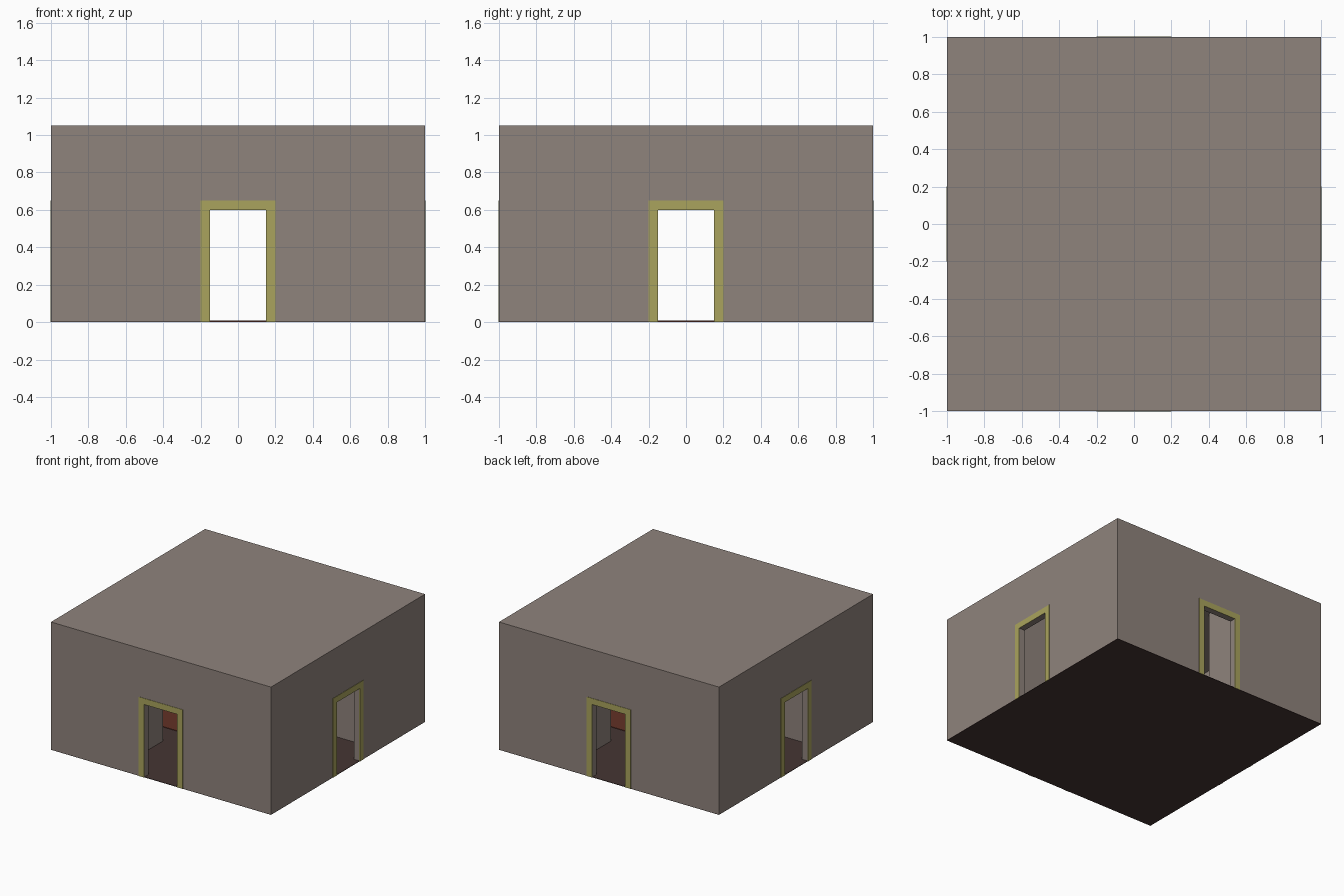
import bpy, bmesh, math
from mathutils import Matrix

if "Cube" in bpy.data.objects:
    bpy.data.objects.remove(bpy.data.objects["Cube"])


def material(name, rgb):
    m = bpy.data.materials.new(name)
    m.diffuse_color = (*rgb, 1)
    m.use_nodes = True
    m.node_tree.nodes["Principled BSDF"].inputs["Base Color"].default_value = m.diffuse_color
    return m


STONE = material("stone", (0.275, 0.227, 0.202))
TRIM = material("trim", (0.40, 0.37, 0.11))
FLOOR = material("dark_floor", (0.06, 0.036, 0.033))
RED = material("red_cloth", (0.12, 0.03, 0.018))


def box(name, lo, hi, mat=None):
    bm = bmesh.new()
    bmesh.ops.create_cube(bm, size=1)
    for v in bm.verts:
        v.co = [(a + b) / 2 + c * (b - a) for a, b, c in zip(lo, hi, v.co)]
    mesh = bpy.data.meshes.new(name)
    bm.to_mesh(mesh)
    bm.free()
    ob = bpy.data.objects.new(name, mesh)
    bpy.context.collection.objects.link(ob)
    if mat:
        mesh.materials.append(mat)
    return ob


def cut(target, cutter):
    cutter.hide_render = True
    mod = target.modifiers.new("cut", 'BOOLEAN')
    mod.operation = 'DIFFERENCE'
    mod.solver = 'EXACT'
    mod.object = cutter
    bpy.context.view_layer.objects.active = target
    bpy.ops.object.modifier_apply(modifier=mod.name)
    bpy.data.objects.remove(cutter)


# stone shell with crossing corridors and four doorways
BASE, WALL, ROOF, HALL = 0.004, 0.95, 1.0, 0.4
shell = box("stone_shell", (-1, -1, BASE), (1, 1, 1.05), STONE)
cut(shell, box("hall_x_cutter", (-WALL, -HALL, -0.2), (WALL, HALL, ROOF)))
cut(shell, box("hall_y_cutter", (-HALL, -WALL, -0.2), (HALL, WALL, ROOF)))
cut(shell, box("door_x_cutter", (-1.2, -0.15, -0.3), (1.2, 0.15, 0.6)))
cut(shell, box("door_y_cutter", (-0.15, -1.2, -0.3), (0.15, 1.2, 0.6)))

# floor and central rug
box("floor", (-1, -1, 0), (1, 1, BASE), FLOOR)
box("rug", (-0.72, -0.2, BASE), (0.72, 0.2, BASE + 0.004), RED)


# thin door surround on each side
def door_frame(i):
    outline = [(-0.2, 0), (-0.2, 0.65), (0.2, 0.65), (0.2, 0),
               (0.15, 0), (0.15, 0.6), (-0.15, 0.6), (-0.15, 0)]
    bm = bmesh.new()
    face = bm.faces.new([bm.verts.new((x, -1.003, z)) for x, z in outline])
    out = bmesh.ops.extrude_face_region(bm, geom=[face])
    moved = [g for g in out["geom"] if isinstance(g, bmesh.types.BMVert)]
    bmesh.ops.translate(bm, verts=moved, vec=(0, 0.006, 0))
    bmesh.ops.recalc_face_normals(bm, faces=bm.faces)
    bm.transform(Matrix.Rotation(i * math.pi / 2, 4, 'Z'))
    name = ("front", "right", "back", "left")[i] + "_door_frame"
    mesh = bpy.data.meshes.new(name)
    bm.to_mesh(mesh)
    bm.free()
    mesh.materials.append(TRIM)
    bpy.context.collection.objects.link(bpy.data.objects.new(name, mesh))


for side in range(4):
    door_frame(side)
